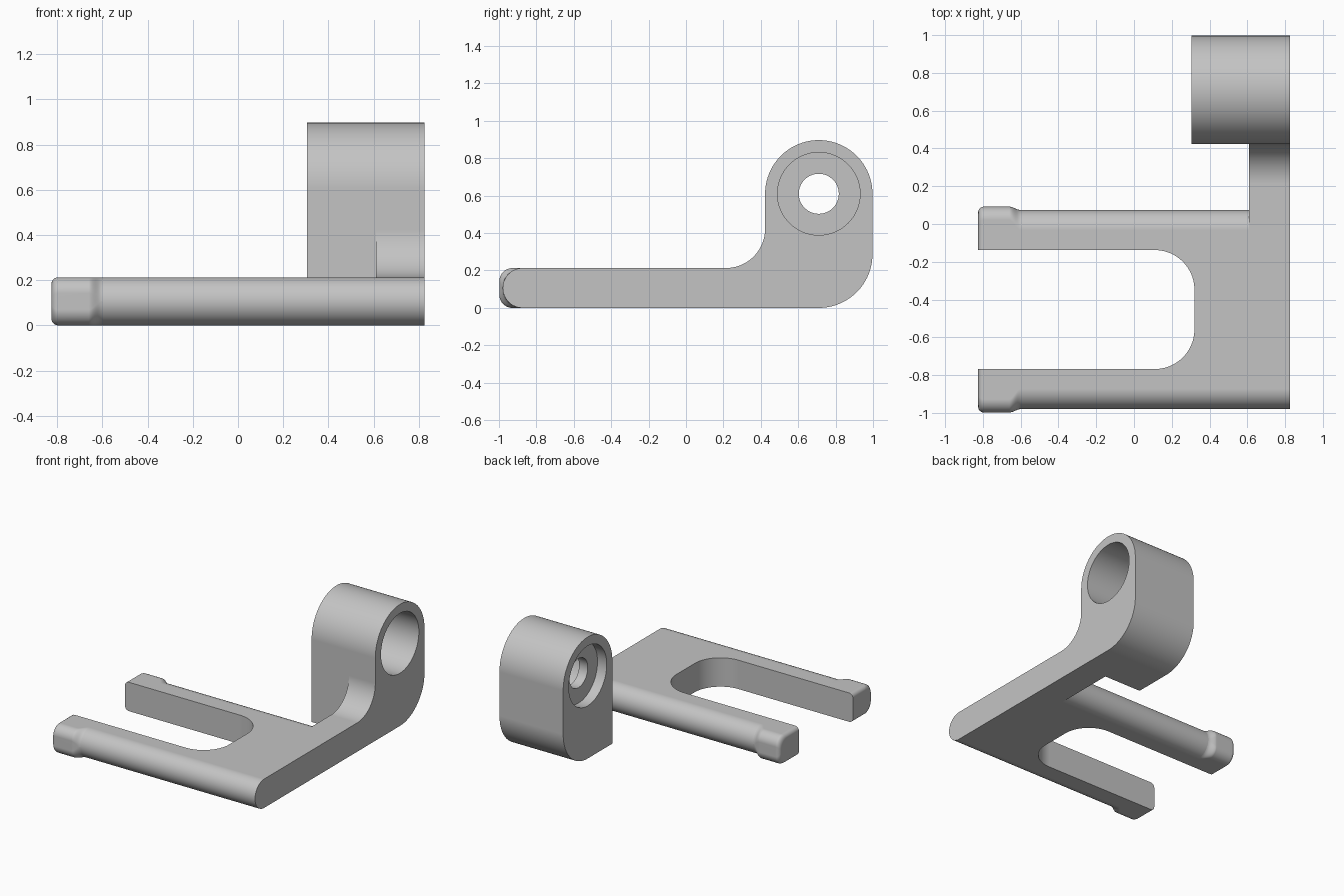
import bpy, bmesh
from math import sin, cos, pi, radians
from mathutils import Vector

cube = bpy.data.objects.get("Cube")
if cube:
    bpy.data.objects.remove(cube, do_unlink=True)

metal = bpy.data.materials.new("grey_metal")
metal.use_nodes = True
grey = (0.55, 0.55, 0.55, 1)
metal.diffuse_color = grey
metal.node_tree.nodes["Principled BSDF"].inputs["Base Color"].default_value = grey

LEFT, RIGHT = -0.825, 0.825      # overall width
STRUT, BLOCK = 0.61, 0.305       # inner faces of strut and bearing block
THICK = 0.213                    # plate thickness
MID = -0.453                     # symmetry line of the fork
HALF = 0.527                     # half depth of the fork
BORE_Y, BORE_Z, OUTER = 0.71, 0.61, 0.287


def arc(cx, cy, r, start, end, n=24):
    """Points of an arc, angles in degrees."""
    return [(cx + r * cos(radians(start + (end - start) * i / n)),
             cy + r * sin(radians(start + (end - start) * i / n))) for i in range(n + 1)]


def loft(name, rings):
    """Closed solid skinned through rings with equal point counts."""
    bm = bmesh.new()
    loops = [[bm.verts.new(p) for p in ring] for ring in rings]
    for a, b in zip(loops, loops[1:]):
        for i in range(len(a)):
            j = (i + 1) % len(a)
            bm.faces.new((a[i], a[j], b[j], b[i]))
    bm.faces.new(loops[0])
    bm.faces.new(loops[-1])
    bmesh.ops.recalc_face_normals(bm, faces=bm.faces)
    mesh = bpy.data.meshes.new(name)
    bm.to_mesh(mesh)
    bm.free()
    mesh.materials.append(metal)
    obj = bpy.data.objects.new(name, mesh)
    bpy.context.collection.objects.link(obj)
    return obj


def along_x(name, outline, x0, x1):
    return loft(name, [[(x, y, z) for y, z in outline] for x in (x0, x1)])


def combine(target, tool, operation):
    tool.hide_render = True
    mod = target.modifiers.new(operation, 'BOOLEAN')
    mod.operation, mod.solver, mod.object = operation, 'EXACT', tool
    bpy.context.view_layer.objects.active = target
    bpy.ops.object.modifier_apply(modifier=mod.name)
    bpy.data.objects.remove(tool, do_unlink=True)


# Fork plate with fully rounded front and back edges
r = THICK / 2
front_edge = arc(MID - HALF + r, r, r, 270, 90)
plate = front_edge + arc(MID + HALF - r, r, r, 90, -90)
bracket = along_x("bracket", plate, -0.6, STRUT)

# U-shaped slot between the arms
slot_r, slot_h, slot_x = 0.21, 0.315, 0.32
slot = ([(-1, MID - slot_h)]
        + arc(slot_x - slot_r, MID - slot_h + slot_r, slot_r, -90, 0)
        + arc(slot_x - slot_r, MID + slot_h - slot_r, slot_r, 0, 90)
        + [(-1, MID + slot_h)])
combine(bracket, loft("slot_cutter", [[(x, y, z) for x, y in slot] for z in (-0.1, 0.4)]),
        'DIFFERENCE')


# Thickened arm tips, with a rounded end and a soft step down to the arm
def tip_ring(x, side, reach, corner, inset):
    outer = reach - inset
    outline = ([(slot_h, inset)]
               + arc(outer - corner, inset + corner, corner, -90, 0, 12)
               + arc(outer - corner, THICK - inset - corner, corner, 0, 90, 12)
               + [(slot_h, THICK - inset)])
    return [(x, MID + side * y, z) for y, z in outline]


END_R, TIP_R, TIP_REACH = 0.03, 0.07, 0.545
for side in (-1, 1):
    rings = []
    for i in range(7):
        a = pi / 2 * i / 6
        rings.append(tip_ring(LEFT + END_R * (1 - cos(a)), side, TIP_REACH, TIP_R,
                              END_R * (1 - sin(a))))
    for i in range(9):
        t = i / 8
        s = t * t * (3 - 2 * t)
        rings.append(tip_ring(-0.66 + 0.06 * t, side, TIP_REACH + (HALF - TIP_REACH) * s,
                              TIP_R + (r - 0.0005 - TIP_R) * s, 0))
    combine(bracket, loft("arm_tip", rings), 'UNION')

# Side strut sweeping up into the bearing
heel = arc(BORE_Y, OUTER, OUTER, -90, 0)
crown = arc(BORE_Y, BORE_Z, OUTER, 0, 180, 48)
bend = arc(BORE_Y - 2 * OUTER + 0.074, THICK + 0.21, 0.21, 0, -90)
bend = [(y, z) for y, z in bend]
shift = BORE_Y - OUTER - bend[0][0]
bend = [(y + shift, z) for y, z in bend]
strut = heel + crown + bend + front_edge[::-1]
combine(bracket, along_x("strut", strut, STRUT, RIGHT), 'UNION')

# Bearing block beside the strut
block = heel + crown + [(BORE_Y - OUTER, 0)]
combine(bracket, along_x("bearing_block", block, BLOCK, STRUT), 'UNION')

# Through hole and the counterbores from both sides
for radius, x0, x1 in ((0.107, 0.2, 0.9), (0.221, 0.2, 0.38), (0.221, 0.45, 0.9)):
    circle = arc(BORE_Y, BORE_Z, radius, 0, 360, 64)[:-1]
    combine(bracket, along_x("bore_cutter", circle, x0, x1), 'DIFFERENCE')

# Smooth curved faces, crisp edges
bpy.ops.object.select_all(action='DESELECT')
bracket.select_set(True)
bpy.context.view_layer.objects.active = bracket
bpy.ops.object.shade_smooth_by_angle(angle=radians(30))
weighted = bracket.modifiers.new("weighted_normals", 'WEIGHTED_NORMAL')
weighted.keep_sharp = True
